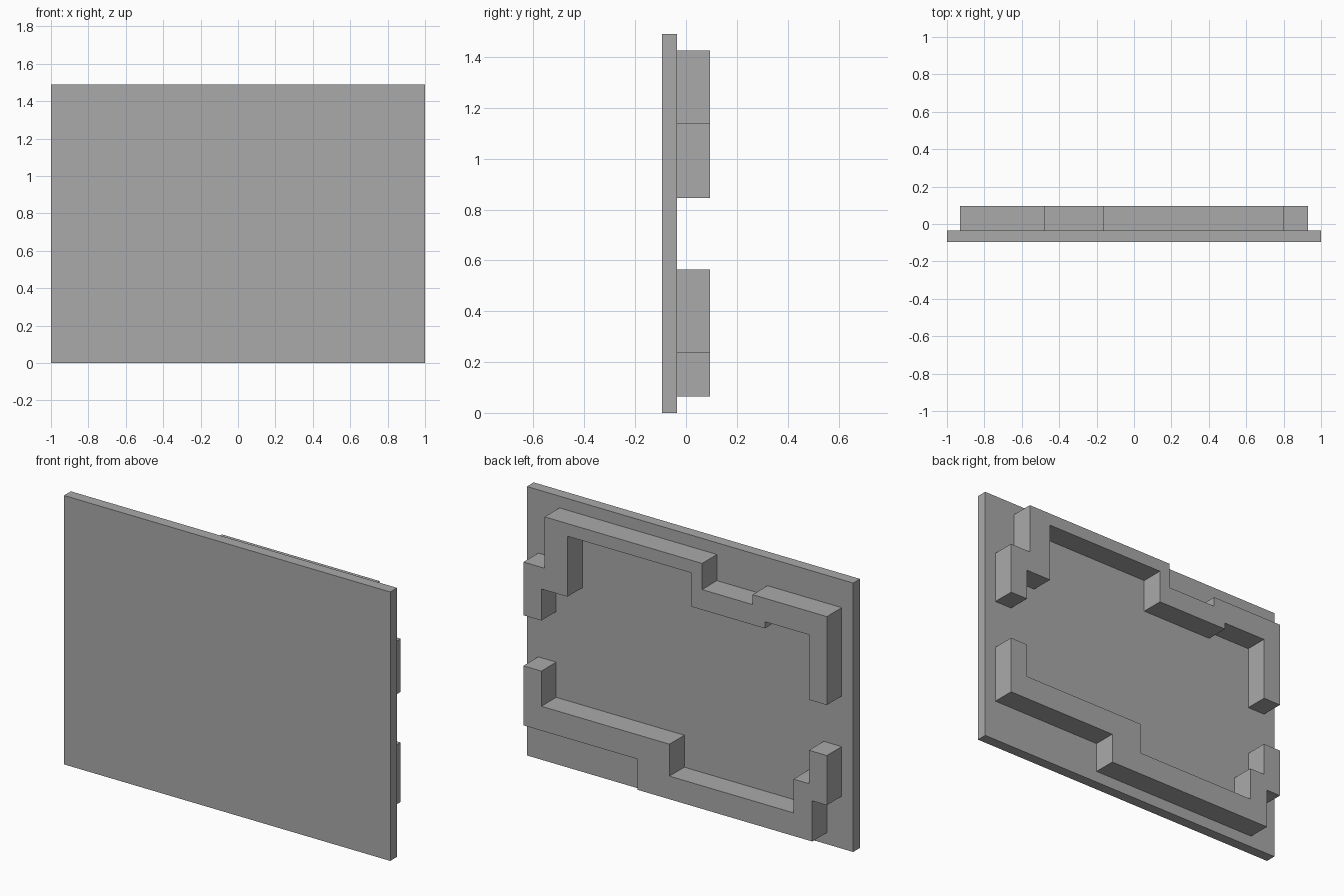
import bpy
import bmesh

if "Cube" in bpy.data.objects:
    bpy.data.objects.remove(bpy.data.objects["Cube"], do_unlink=True)

# Single flat colour
grey = bpy.data.materials.new("plain_grey")
grey.use_nodes = True
colour = (0.4, 0.4, 0.4, 1)
grey.diffuse_color = colour
grey.node_tree.nodes["Principled BSDF"].inputs["Base Color"].default_value = colour


def extruded_outline(name, outline, front, back):
    """Extrude an x-z outline from y = front to y = back."""
    bm = bmesh.new()
    face = bm.faces.new([bm.verts.new((x, front, z)) for x, z in outline])
    extruded = bmesh.ops.extrude_face_region(bm, geom=[face])
    moved = [v for v in extruded["geom"] if isinstance(v, bmesh.types.BMVert)]
    bmesh.ops.translate(bm, verts=moved, vec=(0, back - front, 0))
    bmesh.ops.recalc_face_normals(bm, faces=bm.faces)
    mesh = bpy.data.meshes.new(name)
    bm.to_mesh(mesh)
    bm.free()
    mesh.materials.append(grey)
    obj = bpy.data.objects.new(name, mesh)
    bpy.context.collection.objects.link(obj)
    return obj


FRONT, JOINT, BACK = -0.095, -0.035, 0.095
LEFT, RIGHT = 0.93, -0.93

# Flat front panel
extruded_outline("panel", [(-1, 0), (1, 0), (1, 1.49), (-1, 1.49)], FRONT, JOINT)

# Stepped upper rail, with a leg at each end
upper = [
    (LEFT, 0.845), (LEFT, 1.14), (0.8, 1.14), (0.8, 1.425),
    (-0.165, 1.425), (-0.165, 1.28), (-0.475, 1.28), (-0.475, 1.335),
    (RIGHT, 1.335), (RIGHT, 0.845), (-0.82, 0.845), (-0.82, 1.205),
    (-0.55, 1.205), (-0.55, 1.168), (-0.1, 1.168), (-0.1, 1.355),
    (0.66, 1.355), (0.66, 1.02), (0.82, 1.02), (0.82, 0.845),
]
extruded_outline("upper_rail", upper, JOINT, BACK)

# Stepped lower rail, with an upright at each end
lower = [
    (LEFT, 0.565), (0.82, 0.565), (0.82, 0.37), (0.035, 0.37),
    (0.035, 0.193), (-0.725, 0.193), (-0.725, 0.38), (-0.82, 0.38),
    (-0.82, 0.565), (RIGHT, 0.565), (RIGHT, 0.29), (-0.84, 0.29),
    (-0.84, 0.065), (0.23, 0.065), (0.23, 0.235), (LEFT, 0.235),
]
extruded_outline("lower_rail", lower, JOINT, BACK)
